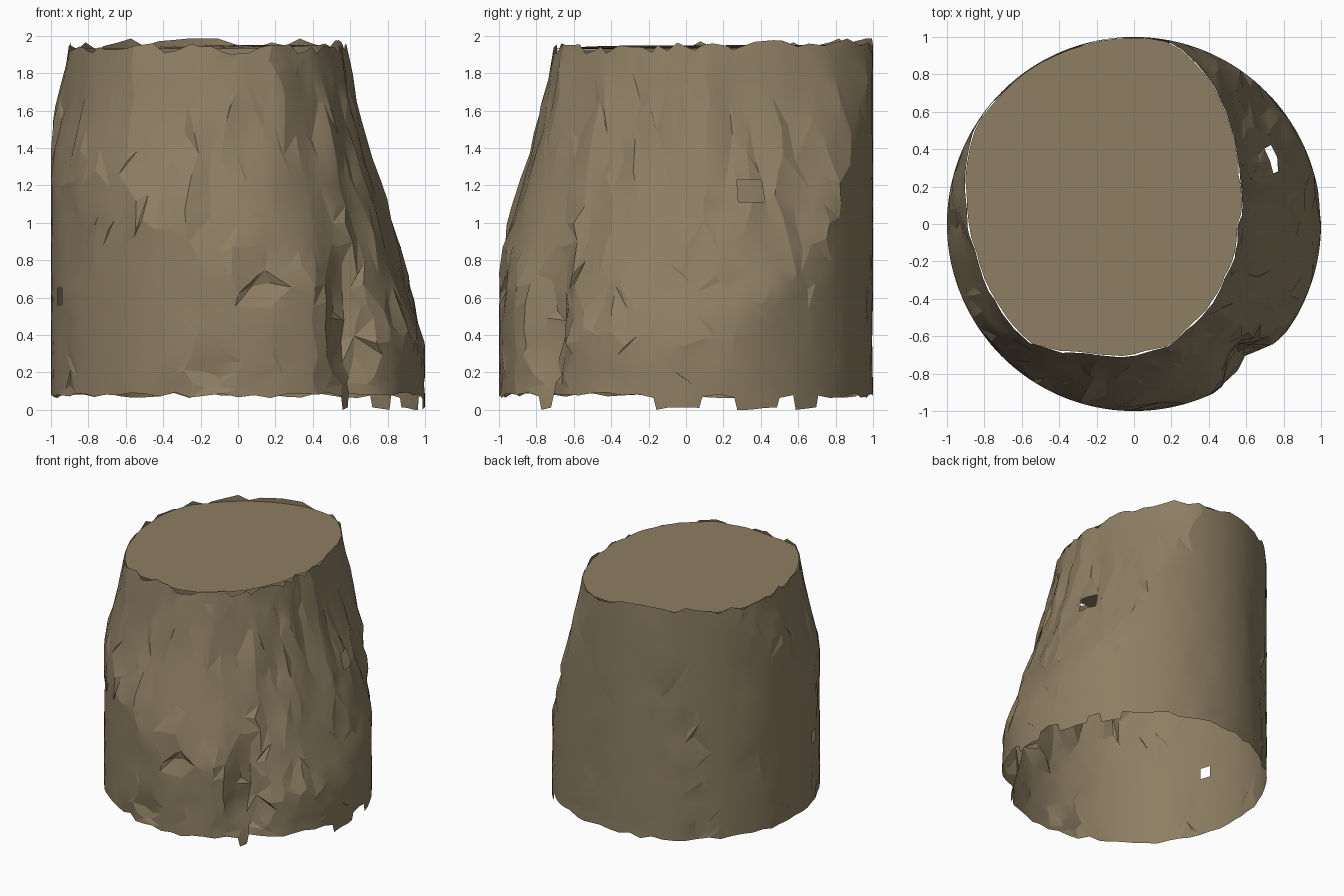
import bpy, bmesh, math, random
from mathutils import Vector, noise

if "Cube" in bpy.data.objects:
    bpy.data.objects.remove(bpy.data.objects["Cube"])

random.seed(7)
N = 72  # columns, 5 degrees each

bark = bpy.data.materials.new("bark")
bark.diffuse_color = (0.27, 0.21, 0.125, 1)
bark.use_nodes = True
bark.node_tree.nodes["Principled BSDF"].inputs["Base Color"].default_value = bark.diffuse_color

# Egg-shaped outline of the sawn top
TOP = [(0.565, 0), (0.56, 0.3), (0.52, 0.5), (0.42, 0.75), (0.2, 0.975), (0, 1),
       (-0.3, 0.953), (-0.6, 0.8), (-0.84, 0.542), (-0.9, 0.2), (-0.88, 0),
       (-0.83, -0.2), (-0.72, -0.45), (-0.55, -0.64), (-0.35, -0.68), (-0.1, -0.705),
       (0.17, -0.65), (0.35, -0.5), (0.5, -0.25)]
POLAR = sorted((math.degrees(math.atan2(y, x)) % 360, math.hypot(x, y)) for x, y in TOP)
POLAR.append((360, POLAR[0][1]))
# Outward flare of the trunk by height
FLARE = [(0, 0.52), (0.4, 0.43), (0.7, 0.33), (1.0, 0.23), (1.3, 0.14), (1.6, 0.06), (1.95, 0), (3, 0)]
LEVELS = [0.08, 0.13, 0.2, 0.28, 0.37, 0.46, 0.56, 0.65, 0.76, 0.88, 1.0,
          1.11, 1.23, 1.36, 1.5, 1.64, 1.78, 1.88, 1.95]


def lerp(table, t):
    for (a, va), (b, vb) in zip(table, table[1:]):
        if a <= t <= b:
            return va + (vb - va) * (t - a) / (b - a)
    return table[-1][1]


def bump(deg, z, d0, z0, wd, wz):
    d = (deg - d0 + 180) % 360 - 180
    return math.exp(-(d / wd) ** 2 - ((z - z0) / wz) ** 2)


def surface(deg, z):
    a = math.radians(deg)
    c, s = math.cos(a), math.sin(a)
    r = lerp(POLAR, deg % 360) + lerp(FLARE, z)
    # bark ridges, stretched vertically, plus fine roughness
    rough = 0.04 * noise.noise(Vector((c * 4, s * 4, z * 1.3)))
    rough += 0.028 * noise.noise(Vector((c * 9, s * 9, z * 4 + 5)))
    fade = min(1, max(0.35, (1.96 - z) * 3))
    r = min(r, 1.012) + rough * fade
    # groove between two roots, and small hollows on the front
    r -= 0.17 * bump(deg, z, -51, 0.42, 9, 0.36)
    r -= 0.07 * bump(deg, z, -83, 0.66, 6, 0.09)
    r -= 0.05 * bump(deg, z, -97, 0.22, 4, 0.1)
    r += 0.03 * bump(deg, z, 20, 1.28, 5, 0.08)
    r = min(r, 1)
    return Vector((r * c, r * s, z))


def finish(bm, name, angle):
    me = bpy.data.meshes.new(name)
    bm.to_mesh(me)
    bm.free()
    ob = bpy.data.objects.new(name, me)
    bpy.context.collection.objects.link(ob)
    me.materials.append(bark)
    bpy.ops.object.select_all(action='DESELECT')
    ob.select_set(True)
    bpy.context.view_layer.objects.active = ob
    bpy.ops.object.shade_smooth_by_angle(angle=math.radians(angle))
    return ob


# Trunk shell, open below
HOLES = {(4, 11), (5, 11), (39, 6)}  # (column, level) cells left open
keep = {(c + i, l + j) for c, l in HOLES for i in (0, 1) for j in (0, 1)}
bm = bmesh.new()
rows = []
for j, z in enumerate(LEVELS):
    row = []
    for i in range(N):
        deg, h = i * 360 / N, z
        if j == 0:
            h += random.uniform(-0.018, 0.015)
        elif j == len(LEVELS) - 1:
            h += 0.018 * math.sin(math.radians(deg)) + random.uniform(-0.04, 0.025)
            h = min(h, 1.985)
            deg += random.uniform(-1.5, 1.5)
        elif (i, j) not in keep:
            step = LEVELS[j + 1] - LEVELS[j - 1]
            h += random.uniform(-0.19, 0.19) * step
            deg += random.uniform(-1.9, 1.9)
        row.append(bm.verts.new(surface(deg, h)))
    rows.append(row)
for j in range(len(LEVELS) - 1):
    for i in range(N):
        if (i, j) in HOLES:
            continue
        k = (i + 1) % N
        a, b, c, d = rows[j][i], rows[j][k], rows[j + 1][k], rows[j + 1][i]
        if random.random() < 0.5:
            bm.faces.new((a, b, c))
            bm.faces.new((a, c, d))
        else:
            bm.faces.new((a, b, d))
            bm.faces.new((b, c, d))

# Ragged teeth that reach the ground
for start, end in [(-55, -50), (-10, 5), (15, 30), (35, 45)]:
    cols = list(range(start // 5, end // 5 + 1))
    low = []
    for n, i in enumerate(cols):
        deg = i * 5 + (0.9 if n == 0 else -0.9 if n == len(cols) - 1 else 0)
        p = surface(deg, 0.08)
        p.z = 0 if n == 0 else random.uniform(0, 0.015)
        low.append(bm.verts.new(p))
    for n in range(len(cols) - 1):
        bm.faces.new((low[n], low[n + 1], rows[0][cols[n + 1] % N], rows[0][cols[n] % N]))
finish(bm, "trunk_shell", 14)

# Sawn top, slightly tilted and dished
bm = bmesh.new()
rings = []
for f in (0.35, 0.7, 0.995):
    ring = []
    for i in range(N):
        p = surface(i * 360 / N, 1.94) * f
        p.x += -0.15 * (1 - f)
        p.y += 0.15 * (1 - f)
        p.z = 1.94 + 0.012 * p.x + 0.008 * p.y + 0.004 * math.sin(p.x * 5 + p.y * 2)
        ring.append(bm.verts.new(p))
    rings.append(ring)
bm.faces.new(rings[0])
for a, b in zip(rings, rings[1:]):
    for i in range(N):
        k = (i + 1) % N
        bm.faces.new((a[i], b[i], b[k], a[k]))
finish(bm, "sawn_top", 40)
